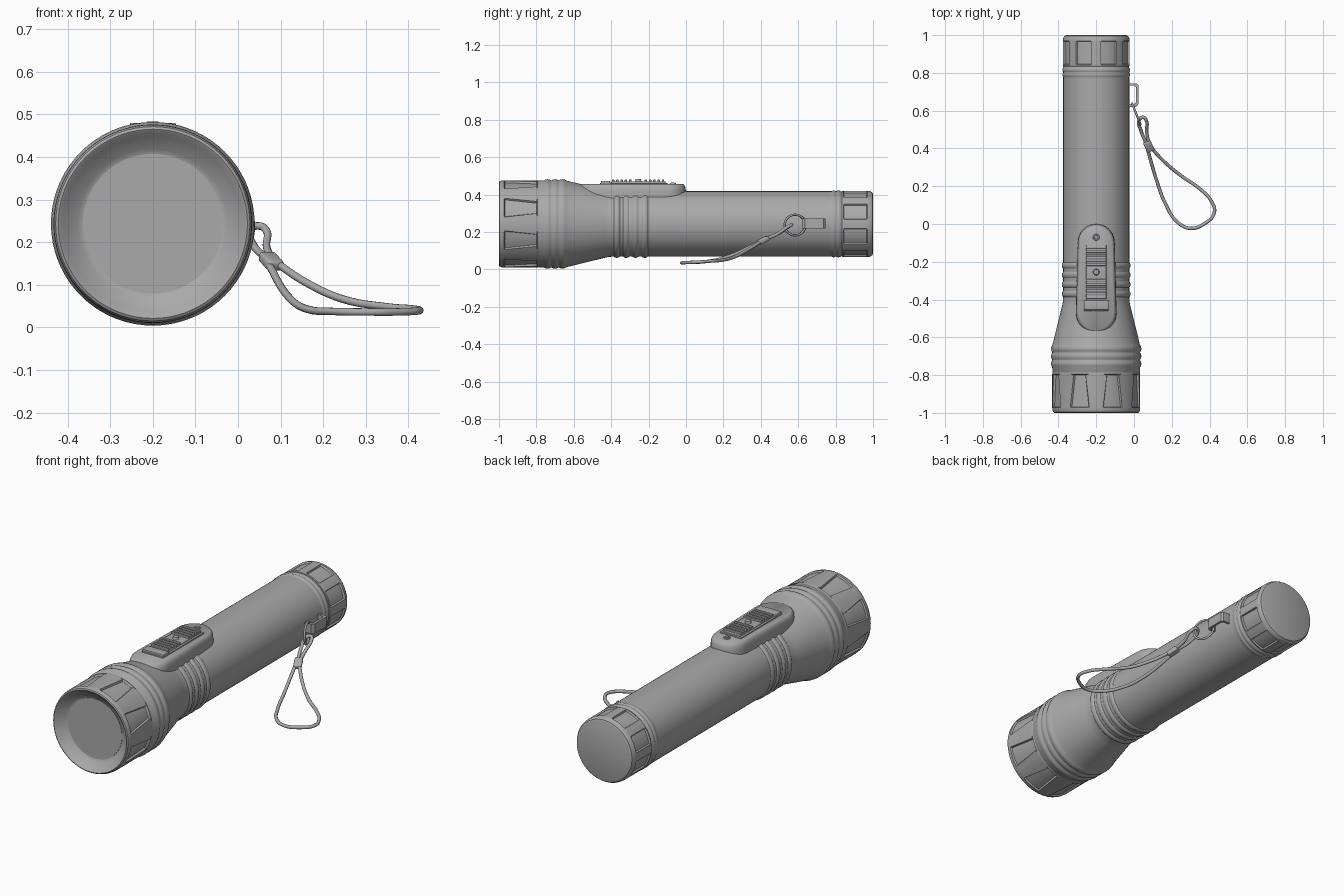
import bpy, bmesh, math
from mathutils import Vector

if "Cube" in bpy.data.objects:
    bpy.data.objects.remove(bpy.data.objects["Cube"])

AX, AZ = -0.2, 0.243   # body axis
grey = bpy.data.materials.new("plain grey")
grey.use_nodes = True
grey.diffuse_color = (0.4, 0.4, 0.4, 1)
grey.node_tree.nodes["Principled BSDF"].inputs["Base Color"].default_value = (0.4, 0.4, 0.4, 1)


def finish(ob, angle=35):
    ob.data.materials.clear()
    ob.data.materials.append(grey)
    bpy.ops.object.select_all(action='DESELECT')
    ob.select_set(True)
    bpy.context.view_layer.objects.active = ob
    bpy.ops.object.shade_smooth_by_angle(angle=math.radians(angle))
    return ob


def from_bmesh(name, bm, angle=35):
    bmesh.ops.recalc_face_normals(bm, faces=bm.faces)
    me = bpy.data.meshes.new(name)
    bm.to_mesh(me)
    bm.free()
    ob = bpy.data.objects.new(name, me)
    bpy.context.collection.objects.link(ob)
    return finish(ob, angle)


def lathe(name, rows, lobes=8, angle=35):
    """Rows are (y, radius, groove depth, ridge half angle) along the body axis."""
    bm, rings = bmesh.new(), []
    for row in rows:
        y, r, depth, half = (tuple(row) + (0, 10))[:4] if len(row) < 4 else row
        ring = []
        for k in range(lobes):
            period = 360 / lobes
            gap = period - 2 * half
            steps = [(-half + half * i / 2, 0) for i in range(5)]
            steps += [(half + 1 + (gap - 2) * i / 5, 1) for i in range(6)]
            for a, sunk in steps:
                t = math.radians(90 + a + k * period)
                q = r - depth * sunk
                ring.append(bm.verts.new((AX + q * math.cos(t), y, AZ + q * math.sin(t))))
        rings.append(ring)
    n = len(rings[0])
    for a, b in zip(rings, rings[1:]):
        for i in range(n):
            bm.faces.new((a[i], a[(i + 1) % n], b[(i + 1) % n], b[i]))
    for ring in (rings[0], rings[-1]):
        bm.faces.new(ring)
    return from_bmesh(name, bm, angle)


def bumps(centres, r, high, width):
    """Rounded ribs on a profile."""
    shape = ((-1, 0), (-0.6, 0.7), (0, 1), (0.6, 0.7), (1, 0))
    return [(c + width * u, r + high * v) for c in centres for u, v in shape]


def box(name, centre, size, bevel=0.0):
    bm = bmesh.new()
    bmesh.ops.create_cube(bm, size=1)
    bmesh.ops.scale(bm, vec=size, verts=bm.verts)
    bmesh.ops.translate(bm, vec=centre, verts=bm.verts)
    if bevel:
        bmesh.ops.bevel(bm, geom=bm.edges[:], offset=bevel, segments=3, profile=0.5, affect='EDGES')
    return from_bmesh(name, bm)


def tube(name, pts, radius, cyclic=False):
    cu = bpy.data.curves.new(name, 'CURVE')
    cu.dimensions = '3D'
    cu.bevel_depth, cu.bevel_resolution, cu.resolution_u = radius, 3, 8
    cu.use_fill_caps = True
    sp = cu.splines.new('BEZIER')
    sp.bezier_points.add(len(pts) - 1)
    sp.use_cyclic_u = cyclic
    for b, p in zip(sp.bezier_points, pts):
        b.co = p
        b.handle_left_type = b.handle_right_type = 'AUTO'
    ob = bpy.data.objects.new(name, cu)
    bpy.context.collection.objects.link(ob)
    bpy.ops.object.select_all(action='DESELECT')
    ob.select_set(True)
    bpy.context.view_layer.objects.active = ob
    bpy.ops.object.convert(target='MESH')
    return finish(bpy.context.object, 60)


# Barrel with flared head, ribs and tail collar
lathe("barrel", [(-0.80, 0.222), (-0.785, 0.232)]
      + bumps((-0.74, -0.70, -0.66), 0.233, 0.006, 0.018)
      + [(-0.63, 0.229), (-0.60, 0.222), (-0.43, 0.18), (-0.41, 0.176)]
      + bumps((-0.37, -0.32, -0.27, -0.22), 0.175, 0.007, 0.016)
      + [(0.77, 0.175)] + bumps((0.79, 0.815), 0.175, 0.004, 0.011) + [(0.84, 0.17)])

# Head cap with grip grooves and a dished mouth
lathe("head_cap", [(-0.955, 0.163), (-0.962, 0.175), (-0.985, 0.207), (-0.997, 0.217),
                   (-1.0, 0.222), (-0.996, 0.228), (-0.985, 0.232), (-0.972, 0.233),
                   (-0.968, 0.233, 0.009, 9), (-0.80, 0.233, 0.012, 14),
                   (-0.795, 0.233), (-0.785, 0.231), (-0.78, 0.22)])
lathe("lens", [(-0.958, 0.164), (-0.95, 0.164)])

# Tail cap with grip grooves
lathe("tail_cap", [(0.83, 0.168), (0.835, 0.175), (0.842, 0.177),
                   (0.846, 0.177, 0.009, 8), (0.965, 0.177, 0.009, 8), (0.97, 0.177),
                   (0.985, 0.175), (0.996, 0.168), (1.0, 0.158)])

# Switch housing: rounded outline, raised and sloped at the back
bm = bmesh.new()
outline = []
for i in range(13):
    t = math.pi * i / 12
    outline.append((AX + 0.098 * math.cos(t), -0.1 + 0.1 * math.sin(t)))
for i in range(13):
    t = math.pi * (1 + i / 12)
    outline.append((AX + 0.108 * math.cos(t), -0.47 + 0.11 * math.sin(t)))
loops = []
for inset, z in ((1.0, 0.33), (1.0, 0.415), (0.98, 0.437), (0.93, 0.45), (0.86, 0.457)):
    loops.append([bm.verts.new((AX + (x - AX) * inset, -0.29 + (y + 0.29) * (0.6 + 0.4 * inset), z))
                  for x, y in outline])
for a, b in zip(loops, loops[1:]):
    for i in range(len(a)):
        j = (i + 1) % len(a)
        bm.faces.new((a[i], a[j], b[j], b[i]))
bm.faces.new(loops[-1])
from_bmesh("switch_housing", bm, 50)

# Slider, frame and thumb ridges
box("switch_plate", (AX, -0.28, 0.456), (0.13, 0.36, 0.014), 0.003)
box("switch_front_pad", (AX, -0.43, 0.46), (0.13, 0.05, 0.026), 0.003)
box("switch_slider", (AX, -0.255, 0.462), (0.108, 0.29, 0.018), 0.004)
for k in range(5):
    for start in (-0.39, -0.215):
        box("thumb_ridge", (AX, start + 0.023 * k, 0.473), (0.108, 0.013, 0.014), 0.003)


def stud(name, y, z, r, h):
    bm = bmesh.new()
    bmesh.ops.create_cone(bm, cap_ends=True, segments=24, radius1=r, radius2=r * 0.75, depth=h)
    bmesh.ops.translate(bm, vec=(AX, y, z), verts=bm.verts)
    from_bmesh(name, bm)


stud("slider_stud", -0.255, 0.475, 0.018, 0.016)
stud("screw_rim", -0.07, 0.456, 0.021, 0.01)
stud("screw_head", -0.07, 0.461, 0.012, 0.008)

# Strap bracket: bent flat band on the barrel's left side
bm = bmesh.new()
path = ((-0.04, 0.745), (0.012, 0.745), (0.023, 0.735), (0.023, 0.635), (0.012, 0.62), (-0.04, 0.62))
mid = Vector((-0.04, 0.6825))
ends = []
for z in (0.218, 0.272):
    outer = [bm.verts.new((x, y, z)) for x, y in path]
    inner = [bm.verts.new((x if x < 0 else x - 0.013, mid.y + (y - mid.y) * 0.8, z)) for x, y in path]
    ends.append((outer, inner))
(o0, i0), (o1, i1) = ends
for k in range(len(path) - 1):
    for a, b in ((o0, o1), (i0, i1), (o0, i0), (o1, i1)):
        bm.faces.new((a[k], a[k + 1], b[k + 1], b[k]))
from_bmesh("strap_bracket", bm)

# Split ring through the bracket
ring_pts = []
for i in range(16):
    t = math.tau * i / 16
    ring_pts.append((0.012 - 0.022 * math.cos(t), 0.583 + 0.055 * math.cos(t), 0.237 + 0.055 * math.sin(t)))
tube("split_ring", ring_pts, 0.006, True)

# Wrist cord: small loop, crimp and large loop
tube("cord_small_loop", [(0.068, 0.42, 0.16), (0.035, 0.50, 0.195), (0.027, 0.55, 0.23),
                         (0.048, 0.565, 0.238), (0.066, 0.545, 0.228), (0.067, 0.49, 0.19),
                         (0.08, 0.42, 0.16)], 0.009)
tube("cord_large_loop", [(0.068, 0.41, 0.155), (0.12, 0.23, 0.07), (0.165, 0.11, 0.042),
                         (0.23, 0.01, 0.037), (0.30, -0.023, 0.036), (0.37, 0.0, 0.036),
                         (0.425, 0.06, 0.039), (0.41, 0.12, 0.043), (0.35, 0.185, 0.048),
                         (0.25, 0.255, 0.065), (0.16, 0.33, 0.105), (0.085, 0.41, 0.155)], 0.009)
crimp = box("cord_crimp", (0, 0, 0), (0.042, 0.062, 0.026), 0.008)
crimp.location = (0.078, 0.412, 0.155)
crimp.rotation_euler = (math.radians(25), 0, math.radians(25))
